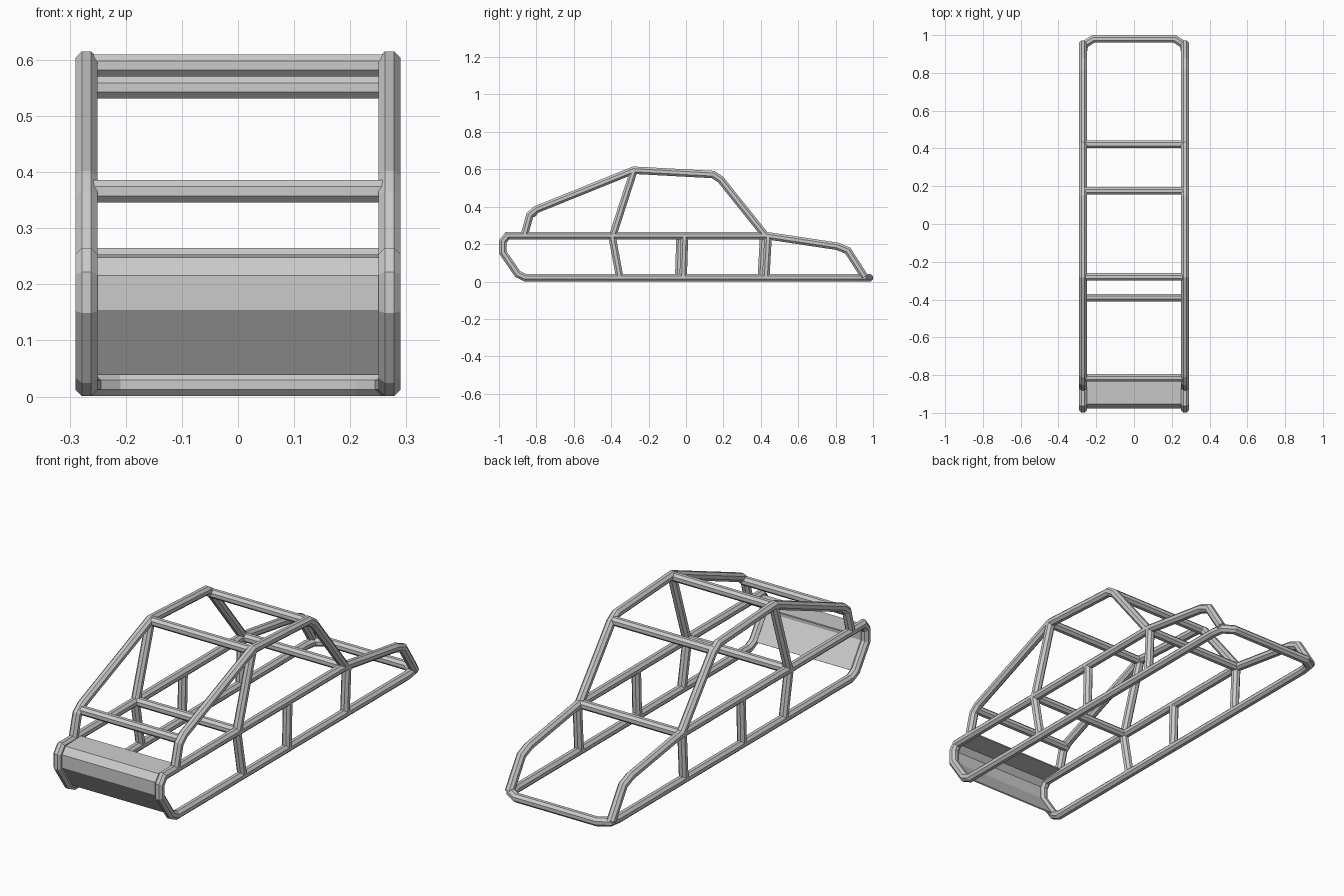
import bpy, bmesh, math
from mathutils import Vector

if "Cube" in bpy.data.objects:
    bpy.data.objects.remove(bpy.data.objects["Cube"])

R = 0.0215   # circumradius of the octagonal tube
X = 0.27     # side frame centre line


def finish(name, bm):
    bmesh.ops.recalc_face_normals(bm, faces=bm.faces)
    me = bpy.data.meshes.new(name)
    bm.to_mesh(me)
    bm.free()
    ob = bpy.data.objects.new(name, me)
    bpy.context.collection.objects.link(ob)
    return ob


def tube(name, pts, r=R):
    """Sweep an octagon along a path with mitred corners."""
    pts = [Vector(p) for p in pts]
    dirs = [(b - a).normalized() for a, b in zip(pts, pts[1:])]
    d = dirs[0]
    u = d.cross(Vector((1, 0, 0)))
    if u.length < 0.3:
        u = d.cross(Vector((0, 1, 0)))
    u.normalize()
    v = d.cross(u)
    ring = []
    for i in range(8):
        a = math.radians(22.5 + 45 * i)
        ring.append(pts[0] + r * (math.cos(a) * u + math.sin(a) * v))
    bm = bmesh.new()
    rows = [[bm.verts.new(p) for p in ring]]
    for k in range(1, len(pts)):
        d = dirs[k - 1]
        n = d if k == len(pts) - 1 else (d + dirs[k]).normalized()
        ring = [p + d * ((pts[k] - p).dot(n) / d.dot(n)) for p in ring]
        rows.append([bm.verts.new(p) for p in ring])
    for a, b in zip(rows, rows[1:]):
        for i in range(8):
            j = (i + 1) % 8
            bm.faces.new((a[i], a[j], b[j], b[i]))
    bm.faces.new(rows[0])
    bm.faces.new(rows[-1])
    return finish(name, bm)


def side(path, s):
    return [(s * X, y, z) for y, z in path]


# Main loop: belt rail, rounded nose, floor rail and the rear hoop in one bend
nose = [(0.43, 0.245), (-0.955, 0.245), (-0.979, 0.215), (-0.979, 0.155),
        (-0.90, 0.04), (-0.86, 0.021)]
half = side(nose, 1) + [(X, 0.90, 0.021), (0.262, 0.95, 0.021), (0.215, 0.98, 0.021)]
tube("main_frame_loop", half + [(-x, y, z) for x, y, z in reversed(half)])

# Side tubes, repeated left and right
roll_cage = [(-0.865, 0.245), (-0.835, 0.355), (-0.80, 0.385), (-0.28, 0.595),
             (0.145, 0.572), (0.185, 0.545), (0.425, 0.245)]
tail = [(0.42, 0.247), (0.81, 0.188), (0.865, 0.165), (0.955, 0.025)]
for s, label in ((1, "right"), (-1, "left")):
    tube("roll_cage_" + label, side(roll_cage, s))
    tube("tail_rail_" + label, side(tail, s))
    tube("roof_pillar_" + label, side([(-0.28, 0.59), (-0.39, 0.25)], s))
    o = 0.012 * s
    tube("front_post_" + label, side([(-0.395, 0.24), (-0.355, 0.025)], s))
    tube("middle_post_" + label, side([(-0.02 + o, 0.24), (-0.027 + o, 0.025)], s))
    tube("rear_post_" + label, side([(0.427 + o, 0.24), (0.415 + o, 0.025)], s))

# Cross bars
bars = {"front_cross_bar": (-0.815, 0.366), "roof_front_bar": (-0.28, 0.59),
        "roof_rear_bar": (0.175, 0.551), "belt_front_bar": (-0.39, 0.245),
        "belt_rear_bar": (0.422, 0.245)}
for name, (y, z) in bars.items():
    tube(name, [(-X, y, z), (X, y, z)])

# Bent sheet closing the nose between the side tubes
profile = [(-0.835, 0.25)] + [(y + 0.004, z) for y, z in nose[1:5]]
bm = bmesh.new()
rows = [[bm.verts.new((s * X, y, z)) for s in (-1, 1)] for y, z in profile]
for a, b in zip(rows, rows[1:]):
    bm.faces.new((a[0], a[1], b[1], b[0]))
panel = finish("nose_panel", bm)
sheet = panel.modifiers.new("thickness", 'SOLIDIFY')
sheet.thickness = 0.006
sheet.offset = 0
